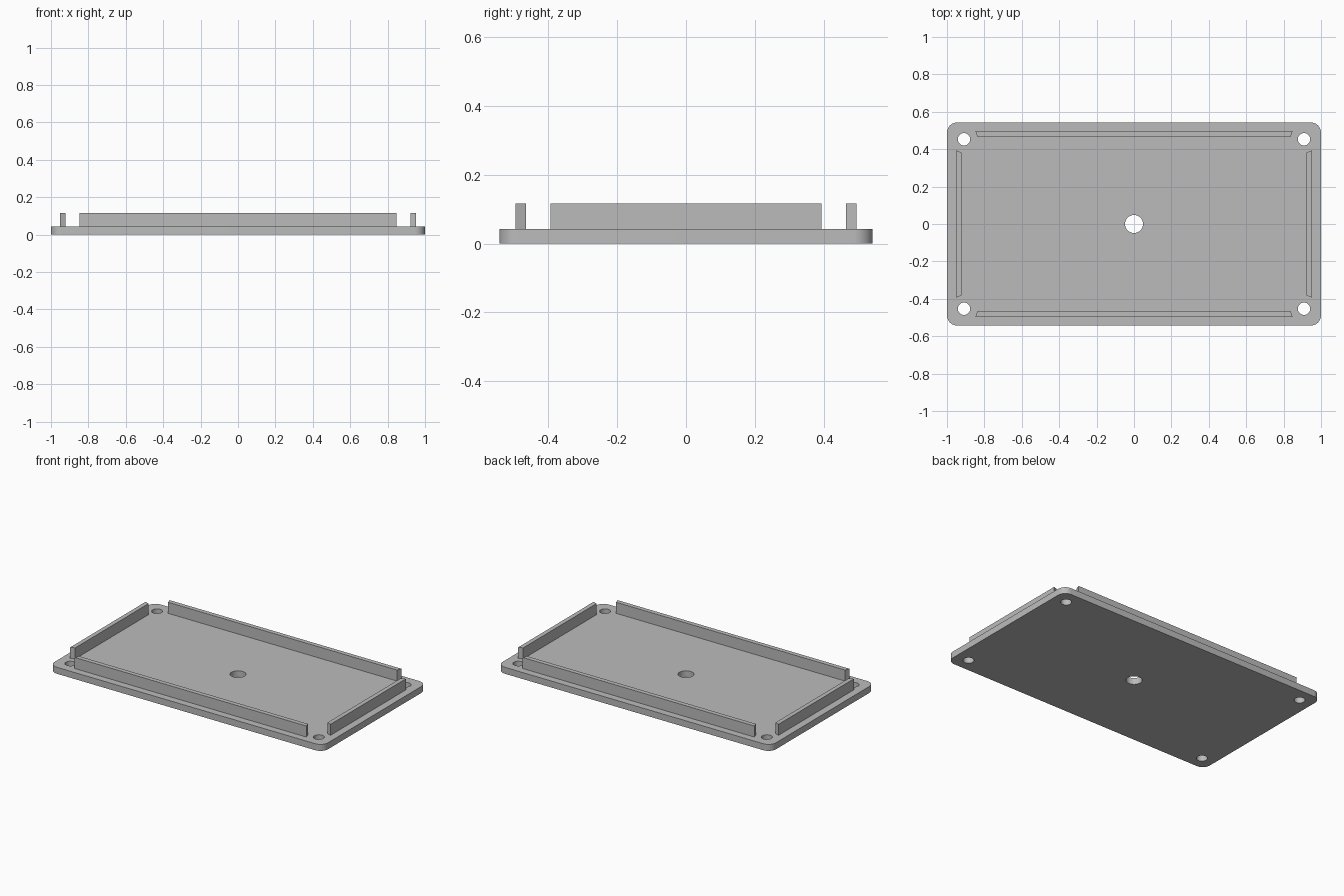
import bpy
import bmesh
from math import cos, sin, pi, radians

cube = bpy.data.objects.get("Cube")
if cube:
    bpy.data.objects.remove(cube, do_unlink=True)

HALF_X, HALF_Y = 1.0, 0.543
THICK, RIB_TOP = 0.043, 0.116
CORNER = 0.055

grey = bpy.data.materials.new("plain grey")
grey.use_nodes = True
colour = (0.5, 0.5, 0.5, 1)
grey.diffuse_color = colour
grey.node_tree.nodes["Principled BSDF"].inputs["Base Color"].default_value = colour


def prism(name, outline, z0, z1):
    """Extrude a counter-clockwise outline from z0 up to z1."""
    bm = bmesh.new()
    base = bm.faces.new([bm.verts.new((x, y, z0)) for x, y in outline])
    grown = bmesh.ops.extrude_face_region(bm, geom=[base], use_keep_orig=True)
    top = [v for v in grown["geom"] if isinstance(v, bmesh.types.BMVert)]
    bmesh.ops.translate(bm, verts=top, vec=(0, 0, z1 - z0))
    bmesh.ops.recalc_face_normals(bm, faces=bm.faces)
    mesh = bpy.data.meshes.new(name)
    bm.to_mesh(mesh)
    bm.free()
    mesh.materials.append(grey)
    obj = bpy.data.objects.new(name, mesh)
    bpy.context.collection.objects.link(obj)
    return obj


def arc(cx, cy, r, start, sweep, steps):
    return [(cx + r * cos(start + sweep * i / steps),
             cy + r * sin(start + sweep * i / steps)) for i in range(steps + 1)]


# Base plate with rounded corners
outline = []
for i, (sx, sy) in enumerate([(1, 1), (-1, 1), (-1, -1), (1, -1)]):
    outline += arc(sx * (HALF_X - CORNER), sy * (HALF_Y - CORNER),
                   CORNER, i * pi / 2, pi / 2, 12)
plate = prism("base_plate", outline, 0, THICK)

# Corner screw holes and centre hole
holes = [(sx * 0.909, sy * 0.453, 0.033) for sx in (-1, 1) for sy in (-1, 1)]
holes.append((0, 0, 0.048))
for x, y, r in holes:
    cutter = prism("hole_cutter", arc(x, y, r, 0, 2 * pi, 40)[:-1], -0.1, 0.2)
    cutter.hide_render = True
    cut = plate.modifiers.new("hole", "BOOLEAN")
    cut.operation = "DIFFERENCE"
    cut.solver = "EXACT"
    cut.object = cutter
    bpy.context.view_layer.objects.active = plate
    bpy.ops.object.modifier_apply(modifier=cut.name)
    bpy.data.objects.remove(cutter, do_unlink=True)

bpy.ops.object.select_all(action="DESELECT")
plate.select_set(True)
bpy.ops.object.shade_smooth_by_angle(angle=radians(30))


# Locating ribs, slightly shorter on the inner side
def rib(name, half, inner, outer, turn):
    short = half - 0.011
    points = [(-half, -outer), (half, -outer), (short, -inner), (-short, -inner)]
    obj = prism(name, points, THICK, RIB_TOP)
    obj.rotation_euler.z = turn


rib("front_rib", 0.848, 0.466, 0.496, 0)
rib("left_rib", 0.394, 0.923, 0.952, pi / 2)
rib("back_rib", 0.848, 0.466, 0.496, pi)
rib("right_rib", 0.394, 0.923, 0.952, -pi / 2)
